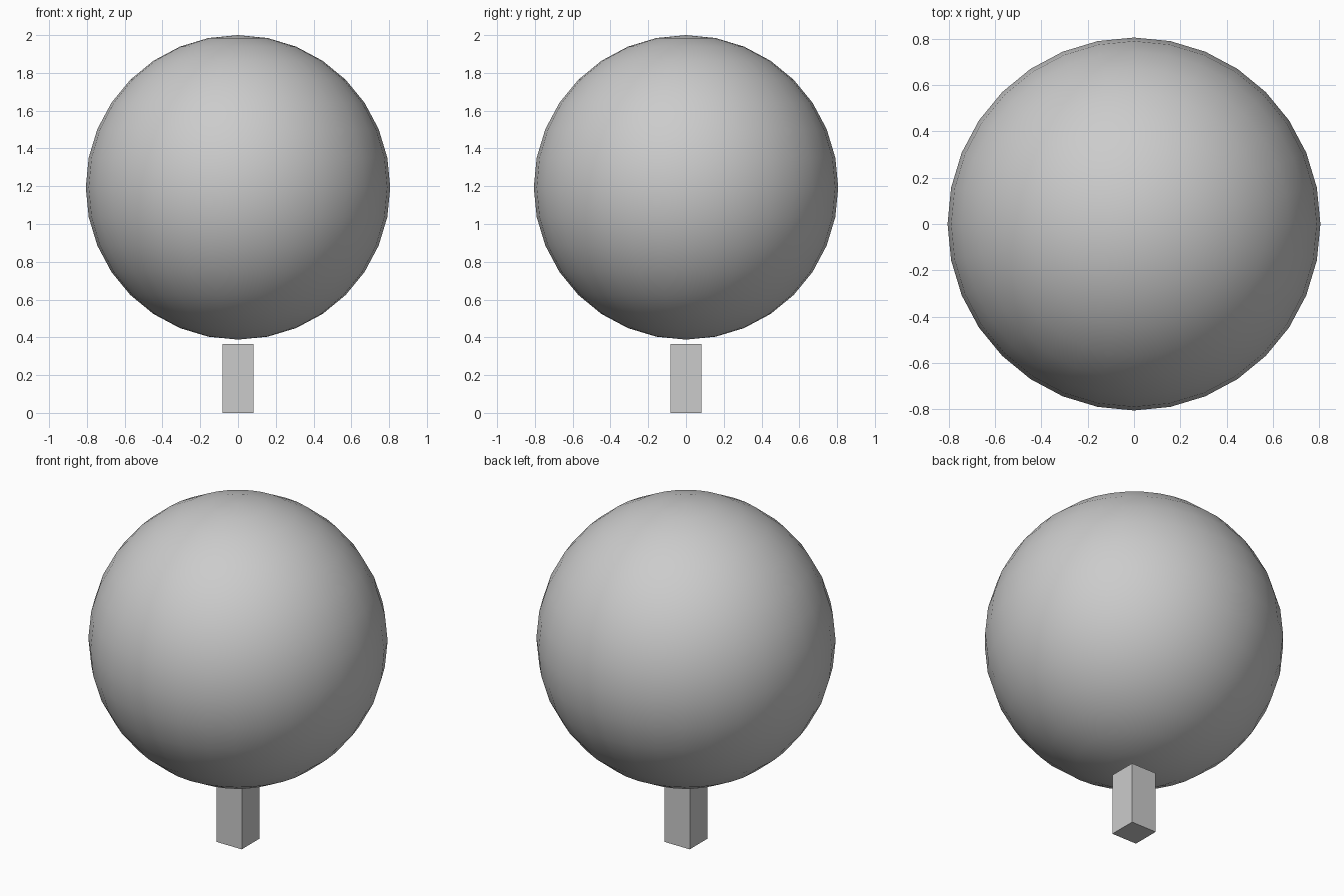
import bpy

if "Cube" in bpy.data.objects:
    bpy.data.objects.remove(bpy.data.objects["Cube"])

RADIUS = 0.806
TRUNK_WIDTH = 0.165
TRUNK_HEIGHT = 0.365

# Round foliage ball, smooth shaded
bpy.ops.mesh.primitive_uv_sphere_add(segments=32, ring_count=16, radius=RADIUS,
                                     location=(0, 0, 2 - RADIUS))
foliage = bpy.context.object
foliage.name = "foliage"
bpy.ops.object.shade_smooth()

# Square trunk, ending just below the foliage
bpy.ops.mesh.primitive_cube_add(size=1, location=(0, 0, TRUNK_HEIGHT / 2))
trunk = bpy.context.object
trunk.name = "trunk"
trunk.scale = (TRUNK_WIDTH, TRUNK_WIDTH, TRUNK_HEIGHT)
bpy.ops.object.transform_apply(location=False, rotation=False, scale=True)
